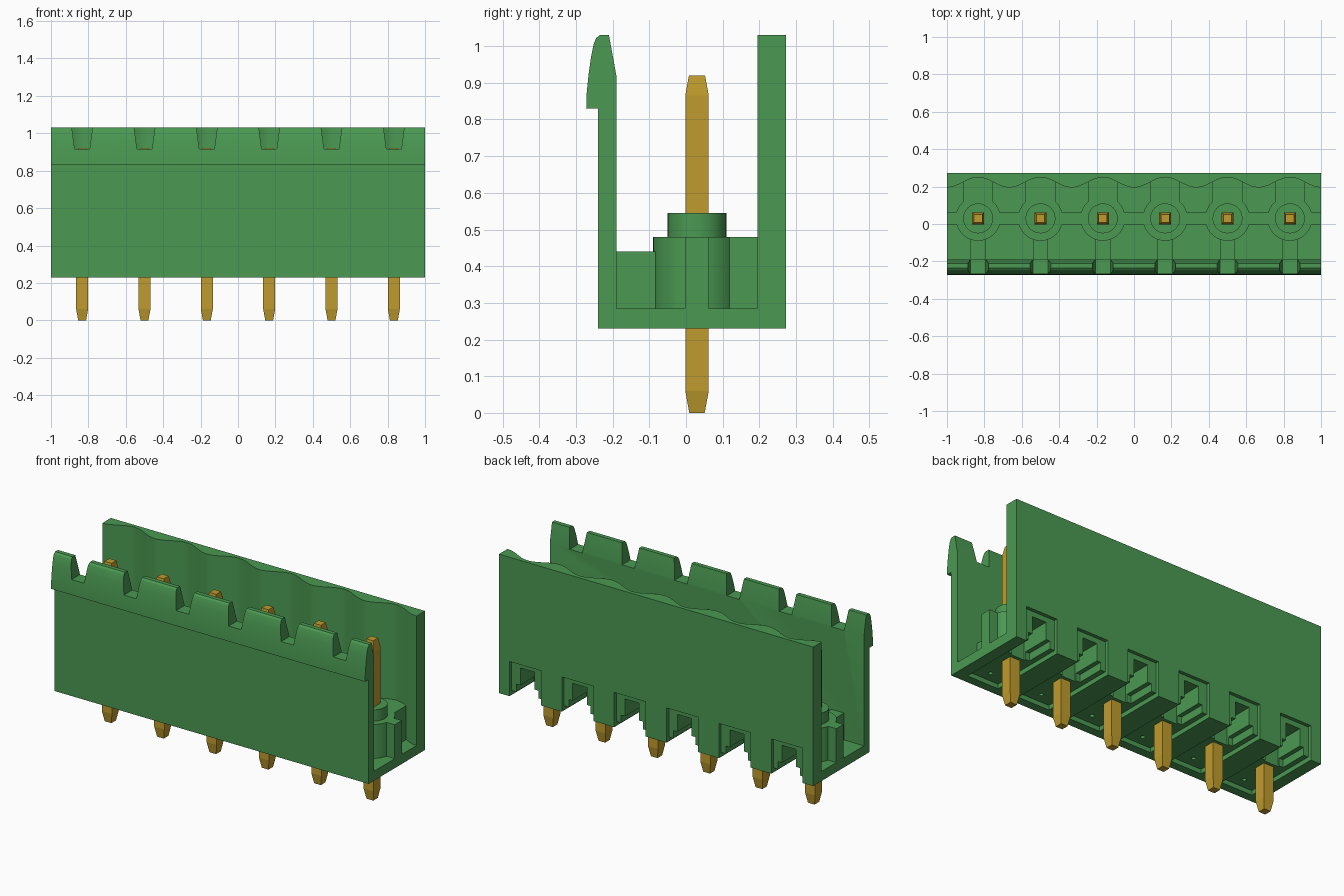
import bpy, bmesh, math
from mathutils import Matrix, Vector

old = bpy.data.objects.get("Cube")
if old:
    bpy.data.objects.remove(old, do_unlink=True)


def material(name, rgb):
    m = bpy.data.materials.new(name)
    m.use_nodes = True
    m.diffuse_color = (*rgb, 1)
    m.node_tree.nodes["Principled BSDF"].inputs["Base Color"].default_value = (*rgb, 1)
    return m


GREEN = material("green plastic", (0.07, 0.32, 0.085))
GOLD = material("gold metal", (0.52, 0.33, 0.026))

PITCH = 1 / 3
PINS = [(i - 2.5) * PITCH for i in range(6)]
PIN_Y = 0.03


def finish(name, bm, mat):
    bmesh.ops.recalc_face_normals(bm, faces=bm.faces)
    me = bpy.data.meshes.new(name)
    bm.to_mesh(me)
    bm.free()
    me.materials.append(mat)
    ob = bpy.data.objects.new(name, me)
    bpy.context.collection.objects.link(ob)
    return ob


def add_box(bm, x0, x1, y0, y1, z0, z1):
    m = Matrix.Translation(((x0 + x1) / 2, (y0 + y1) / 2, (z0 + z1) / 2))
    bmesh.ops.create_cube(bm, size=1, matrix=m @ Matrix.Diagonal((x1 - x0, y1 - y0, z1 - z0, 1)))


def add_cylinder(bm, x, y, r, z0, z1, seg=32):
    bmesh.ops.create_cone(bm, cap_ends=True, segments=seg, radius1=r, radius2=r, depth=z1 - z0,
                          matrix=Matrix.Translation((x, y, (z0 + z1) / 2)))


def add_prism(bm, points, along):
    face = bm.faces.new([bm.verts.new(p) for p in points])
    ext = bmesh.ops.extrude_face_region(bm, geom=[face])
    bmesh.ops.translate(bm, vec=Vector(along),
                        verts=[v for v in ext["geom"] if isinstance(v, bmesh.types.BMVert)])


def box_row(name, half, y0, y1, z0, z1):
    bm = bmesh.new()
    for x in PINS:
        add_box(bm, x - half, x + half, y0, y1, z0, z1)
    return finish(name, bm, GREEN)


def cylinder_row(name, y, r, z0, z1, seg=32):
    bm = bmesh.new()
    for x in PINS:
        add_cylinder(bm, x, y, r, z0, z1, seg)
    return finish(name, bm, GREEN)


def cut(target, cutter):
    cutter.hide_render = True
    mod = target.modifiers.new("cut", "BOOLEAN")
    mod.operation = "DIFFERENCE"
    mod.solver = "EXACT"
    mod.object = cutter
    bpy.context.view_layer.objects.active = target
    bpy.ops.object.modifier_apply(modifier=mod.name)


# Floor and front wall with the hooked latch lip
profile = [(0.23, 0.23), (-0.24, 0.23), (-0.24, 0.83), (-0.272, 0.83), (-0.271, 0.87),
           (-0.266, 0.92), (-0.259, 0.97), (-0.252, 1.005), (-0.245, 1.022), (-0.235, 1.03),
           (-0.21, 1.03), (-0.19, 0.92), (-0.19, 0.285), (0.23, 0.285)]
bm = bmesh.new()
add_prism(bm, [(-1, y, z) for y, z in profile], (2, 0, 0))
front_wall = finish("front_wall_and_floor", bm, GREEN)

# Back wall, scalloped inside around every pin
steps = 96
wave = [-1 + 2 * i / steps for i in range(steps + 1)]
outline = [(x, 0.2225 + 0.0275 * math.cos(2 * math.pi * (x - PINS[0]) / PITCH), 0.23) for x in wave]
bm = bmesh.new()
add_prism(bm, outline + [(1, 0.272, 0.23), (-1, 0.272, 0.23)], (0, 0, 0.8))
back_wall = finish("back_wall", bm, GREEN)

# Pin sockets, their ribs and the long web between them
sockets = cylinder_row("pin_sockets", PIN_Y, 0.12, 0.27, 0.48, 40)
collars = cylinder_row("socket_collars", PIN_Y, 0.08, 0.47, 0.545)
back_ribs = box_row("back_ribs", 0.08, 0.07, 0.252, 0.27, 0.48)
front_ribs = box_row("front_ribs", 0.04, -0.2, -0.05, 0.27, 0.44)
bm = bmesh.new()
add_box(bm, -1, 1, -0.003, 0.062, 0.27, 0.48)
web = finish("centre_web", bm, GREEN)

# Cutters: lip notches, underside pockets, hollow ribs, stepped wall openings, drain holes
bm = bmesh.new()
for x in PINS:
    add_prism(bm, [(x - 0.04, -0.4, 0.915), (x + 0.04, -0.4, 0.915),
                   (x + 0.058, -0.4, 1.05), (x - 0.058, -0.4, 1.05)], (0, 0.3, 0))
notch = finish("notch_cutter", bm, GREEN)
pocket = box_row("pocket_cutter", 0.1, -0.19, 0.4, 0.1, 0.256)
channel = box_row("channel_cutter", 0.045, 0.08, 0.4, 0.15, 0.4)
opening = box_row("opening_cutter", 0.1, 0.252, 0.4, 0.12, 0.43)
under = box_row("throat_cutter", 0.07, 0.09, 0.4, 0.13, 0.3)
holes = cylinder_row("hole_cutter", -0.13, 0.012, 0.15, 0.275, 12)
for target, cutters in ((front_wall, (notch, pocket, channel, under, holes)),
                        (back_wall, (pocket, opening, channel, under)),
                        (sockets, (channel, under)),
                        (back_ribs, (channel, under))):
    for c in cutters:
        cut(target, c)
for c in (notch, pocket, channel, opening, under, holes):
    bpy.data.objects.remove(c, do_unlink=True)

# Square contact pins with tapered ends
bm = bmesh.new()
for x in PINS:
    rings = []
    for z, h in ((0, 0.021), (0.06, 0.032), (0.865, 0.032), (0.92, 0.022)):
        rings.append([bm.verts.new((x + sx * h, PIN_Y + sy * h, z))
                      for sx, sy in ((-1, -1), (1, -1), (1, 1), (-1, 1))])
    bm.faces.new(rings[0])
    bm.faces.new(rings[-1])
    for a, b in zip(rings, rings[1:]):
        for i in range(4):
            bm.faces.new((a[i], a[(i + 1) % 4], b[(i + 1) % 4], b[i]))
finish("contact_pins", bm, GOLD)

# Smooth the curved parts while keeping sharp edges
bpy.ops.object.select_all(action="DESELECT")
for ob in (front_wall, back_wall, sockets, collars):
    ob.select_set(True)
    bpy.context.view_layer.objects.active = ob
bpy.ops.object.shade_smooth_by_angle(angle=math.radians(25))
